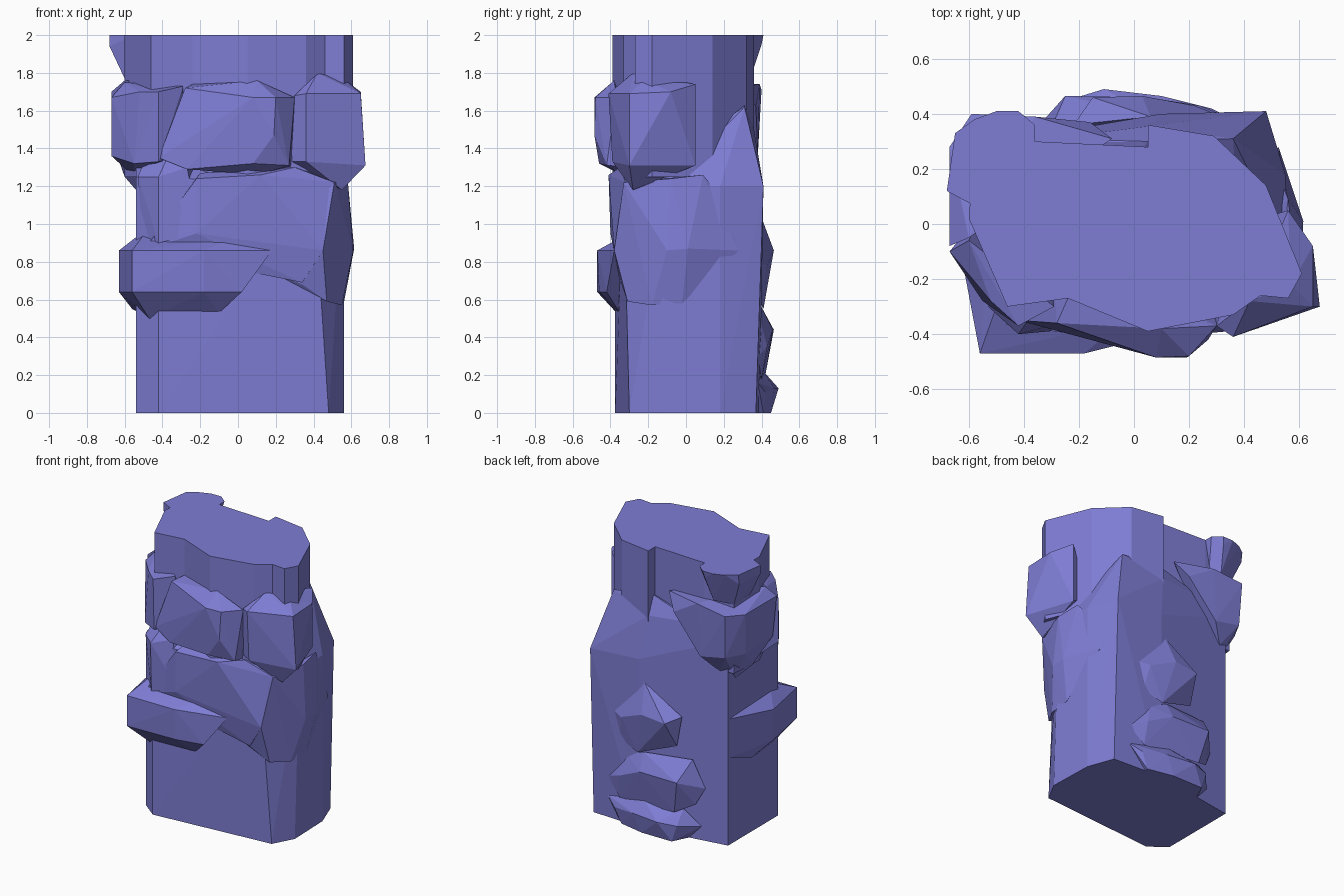
import bpy, bmesh

# blue-violet stone colour
stone = bpy.data.materials.new("violet_stone")
stone.diffuse_color = (0.21, 0.205, 0.66, 1)
parts = []


def finish(name, bm):
    bmesh.ops.recalc_face_normals(bm, faces=bm.faces)
    mesh = bpy.data.meshes.new(name)
    bm.to_mesh(mesh)
    bm.free()
    mesh.materials.append(stone)
    ob = bpy.data.objects.new(name, mesh)
    bpy.context.collection.objects.link(ob)
    parts.append(ob)


def rock(name, pts):
    """Faceted boulder: convex hull of a few corner points."""
    bm = bmesh.new()
    for p in pts:
        bm.verts.new(p)
    res = bmesh.ops.convex_hull(bm, input=bm.verts)
    junk = {g for g in res["geom_interior"] + res["geom_unused"]
            if isinstance(g, bmesh.types.BMVert)}
    bmesh.ops.delete(bm, geom=list(junk), context='VERTS')
    finish(name, bm)


def prism(name, outline, z0, z1):
    """Vertical extrusion of an outline."""
    bm = bmesh.new()
    face = bm.faces.new([bm.verts.new((x, y, z0)) for x, y in outline])
    top = bmesh.ops.extrude_face_region(bm, geom=[face], use_keep_orig=True)
    bmesh.ops.translate(bm, vec=(0, 0, z1 - z0),
                        verts=[g for g in top["geom"] if isinstance(g, bmesh.types.BMVert)])
    finish(name, bm)


# lower column, with a back shoulder that slopes inward at the top
base = [(-0.54, -0.28), (-0.42, -0.375), (0.48, -0.30), (0.56, -0.15),
        (0.55, 0.18), (0.48, 0.37), (0.1, 0.39), (-0.54, 0.29)]
rock("carved_pillar", [(x, y, 0) for x, y in base] + [
    (-0.54, -0.28, 1.25), (-0.42, -0.375, 1.25), (0.40, -0.33, 1.2),
    (0.56, -0.1, 1.2), (0.55, 0.18, 1.2), (0.48, 0.41, 1.2), (0.1, 0.40, 1.22),
    (0.50, 0.12, 1.3), (0.36, 0.31, 1.62), (0.05, 0.355, 1.53), (0.05, 0.30, 1.66),
    (-0.30, 0.31, 1.55), (-0.54, 0.29, 1.48)])

# upper column with a notched back
prism("upper_column", [
    (-0.60, 0.02), (-0.46, -0.30), (-0.24, -0.27), (0.05, -0.39), (0.36, -0.33),
    (0.46, -0.26), (0.56, -0.27), (0.61, -0.18), (0.48, 0.14), (0.29, 0.32),
    (0.05, 0.36), (0.05, 0.28), (-0.36, 0.30), (-0.58, 0.28)], 1.25, 2.0)

# flared knob on the top left corner
rock("top_knob", [
    (-0.68, 0.12, 2), (-0.65, 0.33, 2), (-0.58, 0.38, 2), (-0.50, 0.41, 2),
    (-0.42, 0.41, 2), (-0.36, 0.36, 2), (-0.36, 0.29, 2), (-0.55, 0.05, 2),
    (-0.68, 0.12, 1.94), (-0.65, 0.32, 1.93), (-0.43, 0.40, 1.95),
    (-0.60, 0.12, 1.77), (-0.58, 0.28, 1.75), (-0.46, 0.34, 1.77), (-0.40, 0.29, 1.8)])

# ring of upper boulders
rock("upper_right_boulder", [
    (0.42, -0.28, 1.80), (0.57, -0.22, 1.76), (0.65, -0.30, 1.69), (0.65, -0.08, 1.70),
    (0.675, -0.30, 1.31), (0.56, 0.05, 1.74), (0.56, 0.05, 1.31), (0.55, -0.28, 1.18),
    (0.36, -0.41, 1.69), (0.30, -0.37, 1.68), (0.36, -0.39, 1.33), (0.28, -0.34, 1.33),
    (0.40, 0.0, 1.4)])
rock("upper_front_boulder", [
    (-0.28, -0.36, 1.72), (-0.24, -0.27, 1.74), (0.10, -0.38, 1.76), (0.20, -0.48, 1.67),
    (0.08, -0.485, 1.67), (0.30, -0.37, 1.67), (0.19, -0.485, 1.47), (0.27, -0.42, 1.31),
    (0.08, -0.46, 1.32), (-0.27, -0.39, 1.29), (-0.42, -0.35, 1.35), (0.11, -0.34, 1.26),
    (0.29, -0.25, 1.30), (-0.3, -0.1, 1.5)])
rock("upper_left_boulder", [
    (-0.67, -0.10, 1.67), (-0.60, -0.06, 1.75), (-0.52, -0.28, 1.70), (-0.42, -0.37, 1.70),
    (-0.29, -0.30, 1.73), (-0.67, -0.10, 1.36), (-0.55, -0.28, 1.32), (-0.42, -0.36, 1.33),
    (-0.3, -0.2, 1.35), (-0.55, 0.05, 1.25)])
rock("upper_back_boulder", [
    (-0.67, -0.08, 1.70), (-0.67, 0.28, 1.70), (-0.59, 0.40, 1.71), (-0.36, 0.39, 1.74),
    (-0.08, 0.31, 1.73), (-0.16, 0.37, 1.62), (-0.60, -0.05, 1.76), (-0.66, -0.05, 1.42),
    (-0.65, 0.25, 1.40), (-0.58, 0.38, 1.40), (-0.38, 0.38, 1.36), (-0.60, 0.10, 1.25),
    (-0.54, 0.20, 1.18), (-0.48, 0.30, 1.25)])

# middle front shelf and its left peak
rock("middle_shelf", [
    (-0.22, -0.40, 1.24), (-0.20, -0.34, 1.27), (0.12, -0.41, 1.26), (0.30, -0.35, 1.30),
    (0.51, -0.32, 1.22), (0.45, -0.38, 0.86), (-0.50, -0.36, 0.86), (-0.22, -0.40, 0.95),
    (0.12, -0.36, 0.77), (0.34, -0.35, 0.69), (0.5, 0, 0.9), (0.5, 0, 1.27), (-0.2, -0.2, 1.27)])
rock("left_peak", [
    (-0.53, -0.30, 1.25), (-0.42, -0.40, 1.25), (-0.37, -0.33, 1.36), (-0.27, -0.36, 1.30),
    (-0.51, -0.27, 1.30), (-0.50, -0.30, 0.9), (-0.42, -0.39, 0.9), (-0.2, -0.38, 0.95),
    (-0.2, -0.2, 1.28)])

# bulge on the right side
rock("right_bulge", [
    (0.45, -0.38, 0.86), (0.61, -0.10, 0.86), (0.615, 0.01, 0.87), (0.525, 0.28, 0.86),
    (0.12, -0.34, 0.77), (0.34, -0.34, 0.68), (0.47, -0.31, 0.59), (0.55, -0.18, 0.57),
    (0.56, -0.02, 0.58), (0.55, 0.16, 0.80), (0.51, -0.33, 1.22), (0.58, -0.08, 1.24),
    (0.56, 0.09, 1.26), (0.54, 0.14, 1.20)])

# jutting slab on the front left, wrapping round to the left side
rock("front_left_slab", [
    (-0.56, -0.47, 0.86), (-0.18, -0.47, 0.86), (0.18, -0.38, 0.86), (-0.56, -0.47, 0.64),
    (-0.18, -0.46, 0.64), (0.02, -0.42, 0.64), (-0.10, -0.35, 0.53), (-0.38, -0.36, 0.53),
    (-0.47, -0.34, 0.50), (-0.63, -0.10, 0.86), (-0.63, -0.10, 0.64), (-0.50, -0.30, 0.94),
    (-0.43, -0.36, 0.91), (-0.05, -0.36, 0.92), (-0.54, -0.2, 0.93), (-0.545, 0.27, 0.91),
    (-0.545, 0.27, 0.63), (-0.56, 0.05, 0.55)])

# stacked bumps on the back
rock("back_bump_upper", [
    (0.06, 0.39, 1.06), (0.32, 0.39, 0.80), (-0.22, 0.36, 0.87), (0.03, 0.465, 0.86),
    (-0.15, 0.46, 0.84), (0.22, 0.43, 0.78), (0.25, 0.39, 0.60), (0.10, 0.41, 0.55),
    (-0.18, 0.36, 0.65), (0.05, 0.3, 0.8)])
rock("back_bump_middle", [
    (0.06, 0.40, 0.56), (-0.30, 0.35, 0.58), (0.19, 0.39, 0.50), (0.36, 0.38, 0.30),
    (-0.38, 0.32, 0.38), (0.05, 0.46, 0.44), (-0.25, 0.465, 0.44), (0.24, 0.43, 0.35),
    (0.25, 0.40, 0.18), (-0.20, 0.42, 0.20), (-0.32, 0.35, 0.26), (0, 0.3, 0.35)])
rock("back_bump_lower", [
    (0.36, 0.38, 0.16), (0.05, 0.41, 0.22), (-0.24, 0.37, 0.22), (-0.35, 0.32, 0.10),
    (-0.11, 0.49, 0.13), (0.10, 0.465, 0.13), (-0.24, 0.45, 0.12), (0.28, 0.42, 0.11),
    (0.23, 0.41, 0), (0.04, 0.45, 0), (-0.20, 0.45, 0), (-0.26, 0.33, 0), (0.2, 0.3, 0)])

# weld every part into one continuous carved surface
pillar = parts[0]
for ob in parts[1:]:
    mod = pillar.modifiers.new(ob.name, 'BOOLEAN')
    mod.operation, mod.solver, mod.object = 'UNION', 'EXACT', ob
deps = bpy.context.evaluated_depsgraph_get()
bm = bmesh.new()
bm.from_object(pillar, deps)
pillar.modifiers.clear()
bmesh.ops.dissolve_limit(bm, angle_limit=0.02, verts=bm.verts, edges=bm.edges)
bm.to_mesh(pillar.data)
bm.free()
for p in pillar.data.polygons:
    p.material_index = 0
for ob in parts[1:]:
    bpy.data.objects.remove(ob)
